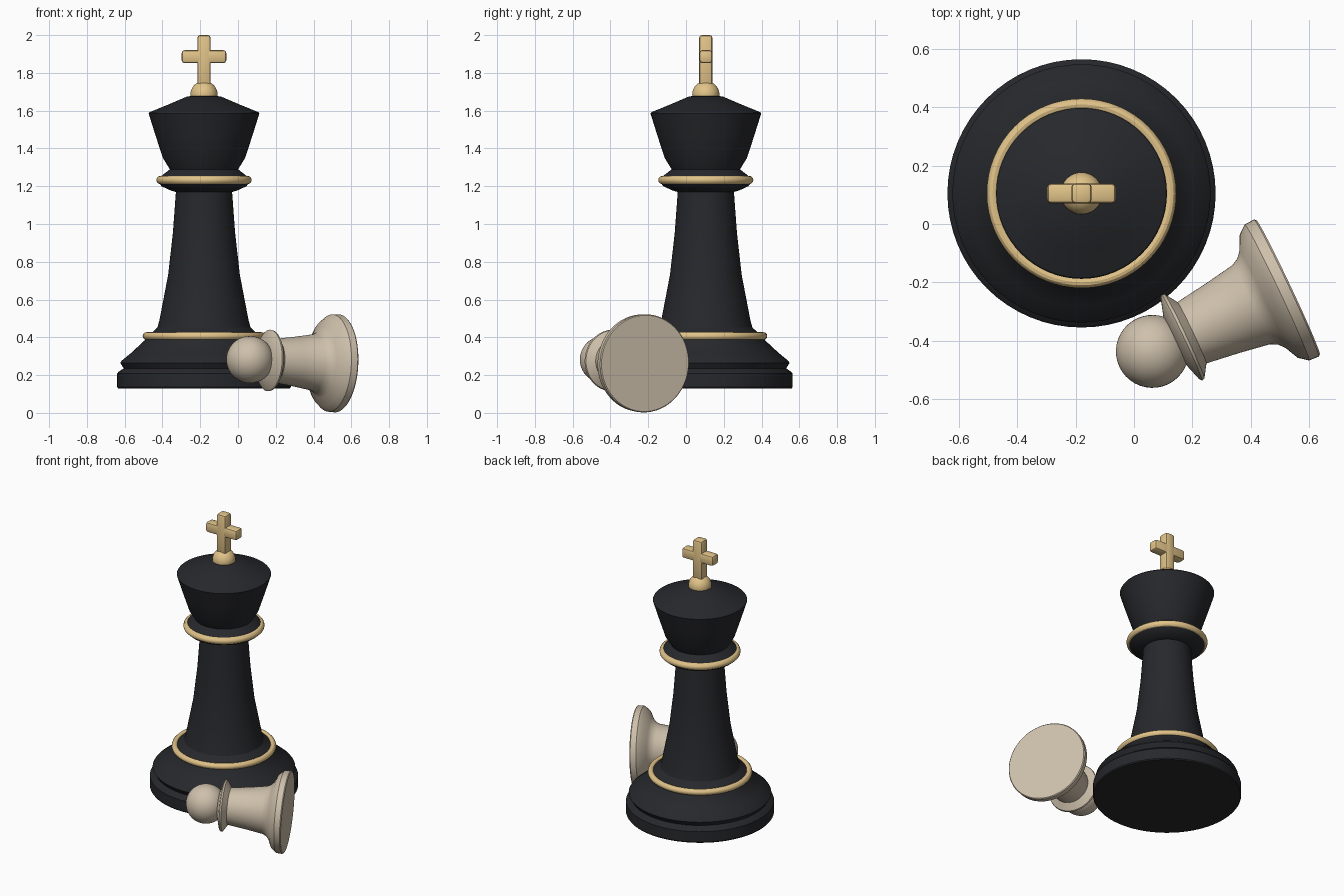
import bpy, bmesh, math
from mathutils import Matrix, Vector

if "Cube" in bpy.data.objects:
    bpy.data.objects.remove(bpy.data.objects["Cube"])

KX, KY = -0.18, 0.105


def material(name, rgb):
    m = bpy.data.materials.new(name)
    m.diffuse_color = (*rgb, 1)
    m.use_nodes = True
    m.node_tree.nodes["Principled BSDF"].inputs["Base Color"].default_value = m.diffuse_color
    return m


BLACK = material("ebony", (0.02, 0.021, 0.025))
GOLD = material("brass", (0.76, 0.55, 0.25))
CREAM = material("boxwood", (0.62, 0.53, 0.41))


def finish(name, bm, mat, matrix, angle=30):
    bmesh.ops.recalc_face_normals(bm, faces=bm.faces)
    me = bpy.data.meshes.new(name)
    bm.to_mesh(me)
    bm.free()
    ob = bpy.data.objects.new(name, me)
    bpy.context.collection.objects.link(ob)
    ob.matrix_world = matrix
    me.materials.append(mat)
    bpy.ops.object.select_all(action='DESELECT')
    ob.select_set(True)
    bpy.context.view_layer.objects.active = ob
    bpy.ops.object.shade_smooth_by_angle(angle=math.radians(angle))
    return ob


def lathe(name, profile, mat, matrix, steps=64, closed=False):
    """Spin (radius, height) points around the local z axis."""
    bm = bmesh.new()
    vs = [bm.verts.new((r, 0, z)) for r, z in profile]
    es = [bm.edges.new(p) for p in zip(vs, vs[1:])]
    if closed:
        es.append(bm.edges.new((vs[-1], vs[0])))
    bmesh.ops.spin(bm, geom=vs + es, axis=(0, 0, 1), cent=(0, 0, 0),
                   angle=math.tau, steps=steps)
    bmesh.ops.remove_doubles(bm, verts=bm.verts, dist=1e-5)
    return finish(name, bm, mat, matrix)


def ring(name, major, minor, z):
    pts = [(major + minor * math.cos(a), z + minor * math.sin(a))
           for a in (math.tau * i / 12 for i in range(12))]
    return lathe(name, pts, GOLD, king, closed=True)


def ball(name, radius, mat, matrix):
    bm = bmesh.new()
    bmesh.ops.create_uvsphere(bm, u_segments=40, v_segments=20, radius=radius)
    return finish(name, bm, mat, matrix)


def bar(name, size, z):
    bm = bmesh.new()
    bmesh.ops.create_cube(bm, size=1, matrix=Matrix.Diagonal((*size, 1)))
    bmesh.ops.bevel(bm, geom=bm.edges[:], offset=0.014, segments=2,
                    profile=0.5, affect='EDGES')
    return finish(name, bm, GOLD, king @ Matrix.Translation((0, 0, z)))


# Standing piece: foot, column, collar and crown
king = Matrix.Translation((KX, KY, 0))
lathe("tall_base", [(0, .13), (.455, .13), (.46, .137), (.46, .208), (.452, .218),
                    (.425, .235), (.443, .265), (.435, .277), (.385, .318),
                    (.315, .383), (.305, .41), (.27, .43), (.243, .455), (0, .455)], BLACK, king)
lathe("tall_column", [(0, .44), (.25, .44), (.236, .49), (.19, .73), (.165, .95),
                      (.148, 1.18), (0, 1.18)], BLACK, king)
lathe("tall_collar", [(0, 1.17), (.15, 1.17), (.175, 1.177), (.225, 1.2), (.25, 1.233),
                      (.225, 1.255), (.18, 1.29), (0, 1.29)], BLACK, king)
lathe("crown", [(0, 1.27), (.17, 1.27), (.18, 1.288), (.218, 1.35), (.257, 1.47),
                (.293, 1.585), (.288, 1.592), (.19, 1.632), (.09, 1.675),
                (0, 1.685)], BLACK, king)

# Brass trim and cross finial
ring("lower_ring", .305, .02, .407)
ring("upper_ring", .23, .022, 1.233)
ball("finial_ball", .072, GOLD, king @ Matrix.Translation((0, 0, 1.685)))
bar("cross_upright", (.07, .07, .27), 1.865)
bar("cross_arm", (.236, .068, .068), 1.886)

# Fallen small piece: local z runs from its foot to its head
foot, head = Vector((.528, -.217, .262)), Vector((.063, -.437, .282))
axis = head - foot
fallen = Matrix.Translation(foot) @ axis.to_track_quat('Z', 'Y').to_matrix().to_4x4()
lathe("small_body", [(0, 0), (.255, 0), (.26, .006), (.258, .042), (.233, .073),
                     (.185, .096), (.163, .115), (.15, .14), (.132, .25), (.115, .375),
                     (0, .375)], CREAM, fallen)
lathe("small_collar", [(0, .365), (.117, .365), (.16, .393), (.163, .403),
                       (.155, .41), (.09, .43), (0, .44)], CREAM, fallen)
ball("small_head", .125, CREAM, fallen @ Matrix.Translation((0, 0, axis.length)))
